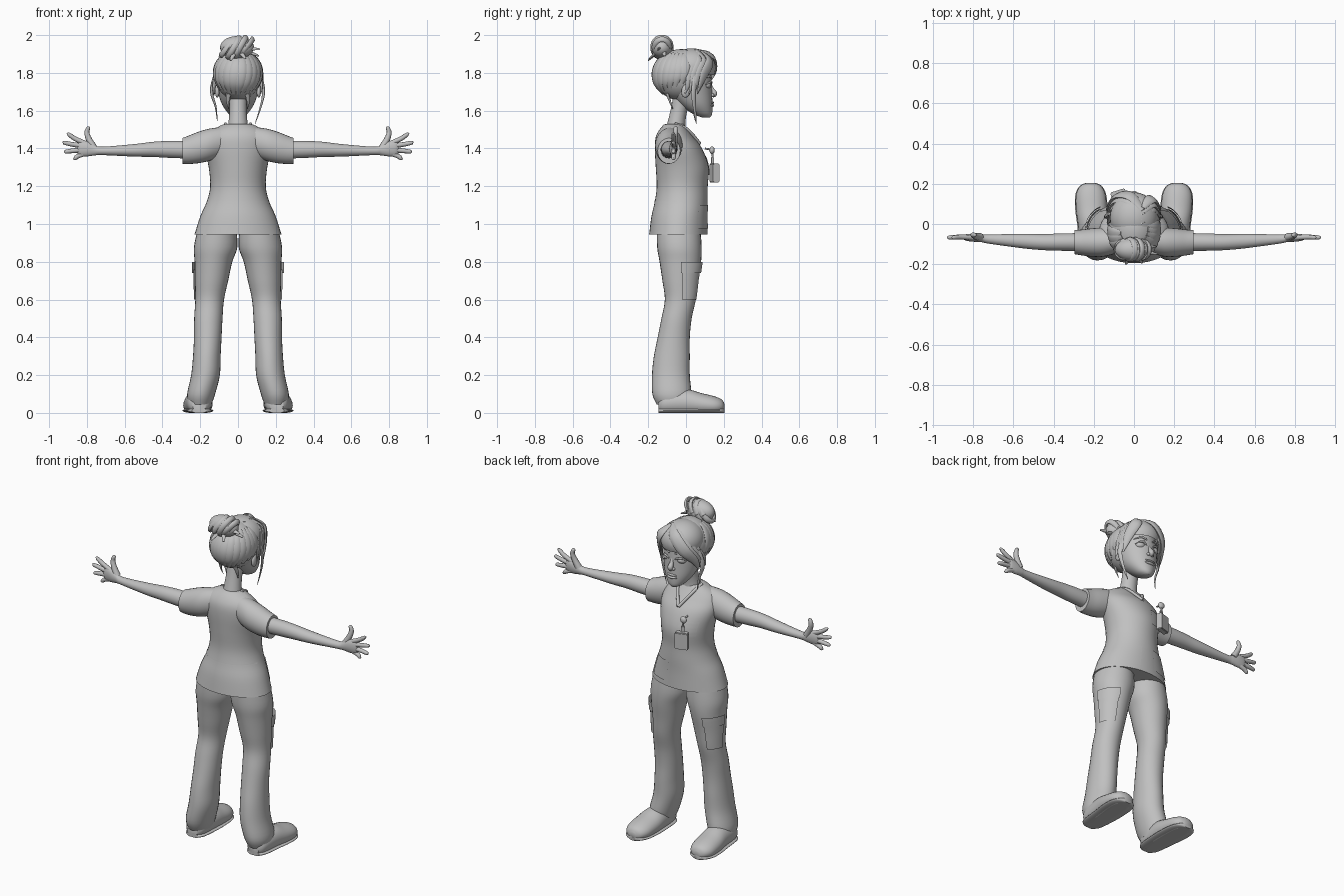
import bpy, bmesh, math
from mathutils import Vector, Matrix

old = bpy.data.objects.get("Cube")
if old:
    bpy.data.objects.remove(old, do_unlink=True)

# one clay colour for everything
clay = bpy.data.materials.new("clay_grey")
clay.use_nodes = True
GREY = (0.53, 0.53, 0.53, 1)
clay.diffuse_color = GREY
clay.node_tree.nodes["Principled BSDF"].inputs["Base Color"].default_value = GREY
made = []
TAU = math.tau


def finish(name, bm, mirror=False):
    """Turn a bmesh into a named object, mirrored across x if asked."""
    bmesh.ops.recalc_face_normals(bm, faces=bm.faces[:])
    mesh = bpy.data.meshes.new(name)
    bm.to_mesh(mesh)
    bm.free()
    mesh.materials.append(clay)
    ob = bpy.data.objects.new(name, mesh)
    bpy.context.collection.objects.link(ob)
    if mirror:
        mod = ob.modifiers.new("Mirror", "MIRROR")
        mod.use_mirror_merge = False
    made.append(ob)
    return ob


def smooth(rows, n=4):
    """Catmull-Rom interpolation of rows of numbers."""
    out = []
    for i in range(len(rows) - 1):
        a, b, c, d = (rows[max(i - 1, 0)], rows[i], rows[i + 1], rows[min(i + 2, len(rows) - 1)])
        for k in range(n):
            t = k / n
            out.append([q + t / 2 * (r - p + t * (2 * p - 5 * q + 4 * r - s + t * (3 * (q - r) + s - p)))
                        for p, q, r, s in zip(a, b, c, d)])
    return out + [list(rows[-1])]


def skin(name, rings, mirror=False):
    """Bridge rings of points and cap both ends."""
    bm = bmesh.new()
    vs = [[bm.verts.new(p) for p in ring] for ring in rings]
    n = len(vs[0])
    for a, b in zip(vs, vs[1:]):
        for i in range(n):
            j = (i + 1) % n
            bm.faces.new((a[i], a[j], b[j], b[i]))
    bm.faces.new(vs[0])
    bm.faces.new(vs[-1])
    return finish(name, bm, mirror)


def place(axis, row, ang, off=0):
    """Point on an elliptical section: row = (position, centre, centre, radius, radius)."""
    t, c1, c2, r1, r2 = row
    u, v = c1 + (r1 + off) * math.cos(ang), c2 + (r2 + off) * math.sin(ang)
    return {"x": Vector((t, u, v)), "y": Vector((u, t, max(v, 0))), "z": Vector((u, v, t))}[axis]


def loft(name, rows, axis="z", mirror=False, n=28):
    return skin(name, [[place(axis, r, TAU * i / n) for i in range(n)] for r in smooth(rows)], mirror)


def tube(name, pts, radii, flat=1, centre=(0, -9, 1.4), mirror=False, n=10):
    """Tapered tube along a path; flattened towards the centre point."""
    rows = smooth([(*p, r) for p, r in zip(pts, radii)])
    ps = [Vector(r[:3]) for r in rows]
    rings = []
    for i, p in enumerate(ps):
        tan = (ps[min(i + 1, len(ps) - 1)] - ps[max(i - 1, 0)]).normalized()
        out = p - Vector(centre)
        out = (out - tan * out.dot(tan)).normalized()
        side = tan.cross(out)
        rings.append([p + rows[i][3] * (math.cos(TAU * k / n) * side + flat * math.sin(TAU * k / n) * out)
                      for k in range(n)])
    return skin(name, rings, mirror)


def ball(name, loc, radii, mirror=False, cut=None, tilt=0):
    bm = bmesh.new()
    bmesh.ops.create_uvsphere(bm, u_segments=28, v_segments=18, radius=1)
    bm.transform(Matrix.Translation(loc) @ Matrix.Rotation(tilt, 4, "X") @ Matrix.Diagonal((*radii, 1)))
    if cut:
        gone = [f for f in bm.faces if cut(f.calc_center_median())]
        bmesh.ops.delete(bm, geom=gone, context="FACES")
    return finish(name, bm, mirror)


def patch(name, rows, a0, a1, z0, z1, off=.004, mirror=False, n=14):
    """Thin cloth plate following a vertical loft between two angles (degrees) and heights."""
    dense = smooth(rows)
    bm = bmesh.new()
    grid = []
    for i in range(n + 1):
        z = z0 + (z1 - z0) * i / n
        lo, hi = next((p, q) for p, q in zip(dense, dense[1:])
                      if min(p[0], q[0]) <= z <= max(p[0], q[0]))
        f = (z - lo[0]) / (hi[0] - lo[0])
        row = [p + f * (q - p) for p, q in zip(lo, hi)]
        grid.append([bm.verts.new(place("z", row, math.radians(a0 + (a1 - a0) * k / n), off))
                     for k in range(n + 1)])
    for a, b in zip(grid, grid[1:]):
        for k in range(n):
            bm.faces.new((a[k], a[k + 1], b[k + 1], b[k]))
    bmesh.ops.solidify(bm, geom=bm.faces[:], thickness=.007)
    return finish(name, bm, mirror)


def box(name, loc, size, turn):
    bm = bmesh.new()
    bmesh.ops.create_cube(bm, size=1)
    bm.transform(Matrix.Translation(loc) @ Matrix.Rotation(turn, 4, "Z") @ Matrix.Diagonal((*size, 1)))
    bmesh.ops.bevel(bm, geom=bm.edges[:], offset=.004, segments=2, affect="EDGES")
    return finish(name, bm)


# tunic with sleeves, collar and pockets
TORSO = [(.945, 0, -.04, .23, .155), (1.04, 0, -.035, .2, .148), (1.12, 0, -.025, .165, .14),
         (1.2, 0, -.02, .147, .135), (1.3, 0, -.02, .155, .14), (1.4, 0, -.04, .175, .125),
         (1.46, 0, -.06, .165, .1), (1.5, 0, -.065, .13, .075), (1.53, 0, -.06, .068, .05)]
loft("tunic", TORSO, n=40)
loft("sleeves", [(.07, -.08, 1.44, .06, .075), (.15, -.09, 1.42, .072, .085), (.21, -.092, 1.405, .07, .083),
                 (.26, -.092, 1.393, .064, .075), (.295, -.09, 1.387, .06, .068)], "x", True)
tube("collar", [(.066, -.06, 1.53), (.05, .008, 1.5), (0, .073, 1.425)], [.009] * 3, mirror=True)
patch("back_collar", TORSO, 180, 360, 1.515, 1.528)
patch("waist_seam", TORSO, 190, 350, 1.115, 1.125, .002)
patch("lower_pockets", TORSO, 40, 78, .975, 1.1, .005, True)
patch("chest_pocket", TORSO, 100, 140, 1.26, 1.36, .005)

# arms and hands
loft("arms", [(.24, -.09, 1.393, .045, .047), (.36, -.09, 1.395, .043, .045), (.45, -.09, 1.395, .04, .04),
              (.55, -.085, 1.39, .036, .033), (.72, -.075, 1.387, .023, .022), (.76, -.07, 1.391, .02, .028),
              (.8, -.068, 1.398, .02, .04), (.835, -.067, 1.4, .016, .04), (.85, -.067, 1.4, .007, .028)],
     "x", True)
FINGERS = {"index_fingers": (1.428, .905, 1.475), "middle_fingers": (1.412, .928, 1.43),
           "ring_fingers": (1.393, .92, 1.383), "little_fingers": (1.373, .872, 1.347)}
for name, (z, tip, tip_z) in FINGERS.items():
    tube(name, [(.81, -.067, z), ((.82 + tip) / 2, -.065, (z + tip_z) / 2), (tip - .008, -.067, tip_z),
                (tip, -.068, tip_z)], [.013, .0125, .01, .003], mirror=True)
tube("thumbs", [(.765, -.065, 1.405), (.79, -.06, 1.45), (.8, -.055, 1.485), (.792, -.055, 1.51),
                (.79, -.055, 1.516)], [.02, .016, .013, .01, .003], mirror=True)

# trousers with cargo pockets
LEG = [(.985, .11, -.04, .1, .115), (.88, .118, -.035, .115, .118), (.8, .13, -.03, .1, .11),
       (.7, .14, -.03, .088, .095), (.6, .15, -.03, .076, .082), (.5, .157, -.05, .075, .08),
       (.4, .16, -.065, .073, .085), (.3, .165, -.075, .073, .095), (.2, .172, -.08, .076, .1),
       (.1, .195, -.075, .074, .103), (.045, .2, -.07, .06, .085)]
loft("trouser_legs", LEG, mirror=True)
patch("cargo_pockets", LEG, 5, 70, .6, .76, .008, True)
patch("cargo_flaps", LEG, 2, 72, .74, .8, .014, True)

# shoes
SHOE = [(-.145, .205, .04, .035, .035), (-.11, .205, .05, .06, .06), (0, .207, .055, .072, .07),
        (.08, .212, .045, .077, .06), (.15, .215, .038, .072, .05), (.19, .215, .035, .05, .035),
        (.205, .215, .03, .018, .015)]
loft("shoes", SHOE, "y", True)
loft("soles", [(y, cx, .012, rx + .004, .014) for y, cx, cz, rx, rz in SHOE], "y", True)

# neck, head and face
loft("neck", [(1.49, 0, -.055, .058, .055), (1.54, 0, -.05, .05, .047), (1.61, 0, -.035, .045, .045),
              (1.69, 0, -.01, .05, .055)])
loft("head", [(1.565, 0, .105, .02, .022), (1.582, 0, .088, .048, .05), (1.63, 0, .055, .083, .085),
              (1.69, 0, .03, .103, .108), (1.76, 0, .015, .113, .12), (1.84, 0, .01, .1, .115),
              (1.9, 0, 0, .06, .07)], n=36)
tube("nose", [(0, .125, 1.745), (0, .137, 1.715), (0, .15, 1.69), (0, .14, 1.675)], [.008, .011, .016, .008])
ball("nostrils", (.013, .138, 1.682), (.01, .012, .009), True)
ball("eyes", (.046, .105, 1.735), (.03, .028, .021), True)
tube("eyelids", [(.016, .132, 1.735), (.046, .134, 1.753), (.08, .105, 1.738)], [.003, .006, .003], mirror=True)
tube("eyebrows", [(.018, .134, 1.772), (.05, .125, 1.783), (.085, .095, 1.77)], [.004, .006, .003], mirror=True)
for name, z, h in (("upper_lip", 1.642, .007), ("lower_lip", 1.628, .009)):
    ball(name, (0, .135, z), (.032, .014, h))
ball("ears", (.11, 0, 1.705), (.012, .024, .036), True, tilt=-.2)

# hair shell, open over the face, and a fringe dome
C, R = Vector((0, -.025, 1.79)), (.125, .148, .136)
ball("hair_shell", C, R, cut=lambda p: p.y > 0 and p.z < 1.77)
ball("fringe_dome", (0, .03, 1.825), (.12, .128, .105), cut=lambda p: p.z < 1.79)

# locks combed up to the bun
for k in range(13):
    az = math.radians(180 + 15 * k)
    low = -.35 - .5 * abs(math.sin(az))
    path = []
    for s in range(5):
        el, turn = low + (1 - low) * s / 4, az + .25 * s / 4
        path.append(C + Vector((R[0] * math.cos(el) * math.cos(turn), R[1] * math.cos(el) * math.sin(turn),
                                R[2] * math.sin(el))))
    tube("combed_lock", path, [.01, .028, .033, .026, .012], .3, C)

# swept fringe locks on each side of the parting
for k in range(4):
    d = .022 * k
    tube("long_fringe_lock", [(.045, .07 - d, 1.918), (-.02, .14 - d, 1.885), (-.085, .14 - d, 1.81),
                              (-.122, .09 - d, 1.74), (-.128, .06 - d, 1.68)],
         [.012, .032, .034, .022, .003], .35, C)
    tube("short_fringe_lock", [(.045, .08 - d, 1.916), (.085, .125 - d, 1.865), (.115, .095 - d, 1.79),
                               (.128, .06 - d, 1.69)], [.012, .03, .028, .003], .35, C)
tube("left_loose_strand", [(.118, .05, 1.79), (.135, .04, 1.7), (.12, .045, 1.62), (.09, .055, 1.53)],
     [.014, .014, .009, .002], .5, C)
tube("right_loose_strand", [(-.12, .055, 1.79), (-.14, .04, 1.7), (-.118, .04, 1.62), (-.11, .05, 1.545)],
     [.014, .014, .009, .002], .5, C)
tube("nape_wisps", [(.05, -.1, 1.69), (.055, -.085, 1.65), (.05, -.07, 1.61)], [.014, .009, .002], .5, C, True)

# bun with wound coils and loose ends
B = Vector((-.005, -.127, 1.935))
ball("bun", B, (.09, .058, .06), tilt=.3)
for k in range(4):
    x, r = -.055 + .036 * k, (.8, 1, 1, .8)[k]
    ring = [B + Vector((x + .03 * math.sin(a), .052 * r * math.cos(a), .054 * r * math.sin(a)))
            for a in (TAU * i / 12 for i in range(13))]
    tube("bun_coil", ring, [.016] * 13, .6, B)
for tip in ((.115, -.15, 1.925), (.11, -.11, 1.89), (-.1, -.14, 1.885), (-.04, -.2, 1.865), (.04, -.195, 1.875)):
    tube("bun_loose_end", [B, B.lerp(Vector(tip), .6), tip], [.016, .013, .005], .6, C)

# clip-on badge with reel
box("badge", (-.078, .15, 1.27), (.075, .035, .1), .3)
box("badge_clip", (-.078, .14, 1.335), (.022, .014, .04), .3)
tube("badge_cord", [(-.08, .1, 1.4), (-.08, .138, 1.385), (-.078, .14, 1.32)], [.005] * 3, centre=(1, 0, 1.3))
ball("badge_reel", (-.08, .138, 1.39), (.02, .014, .02))

# smooth shading with sharp creases
bpy.ops.object.select_all(action="DESELECT")
for ob in made:
    ob.select_set(True)
bpy.context.view_layer.objects.active = made[0]
bpy.ops.object.shade_smooth_by_angle(angle=math.radians(45))
